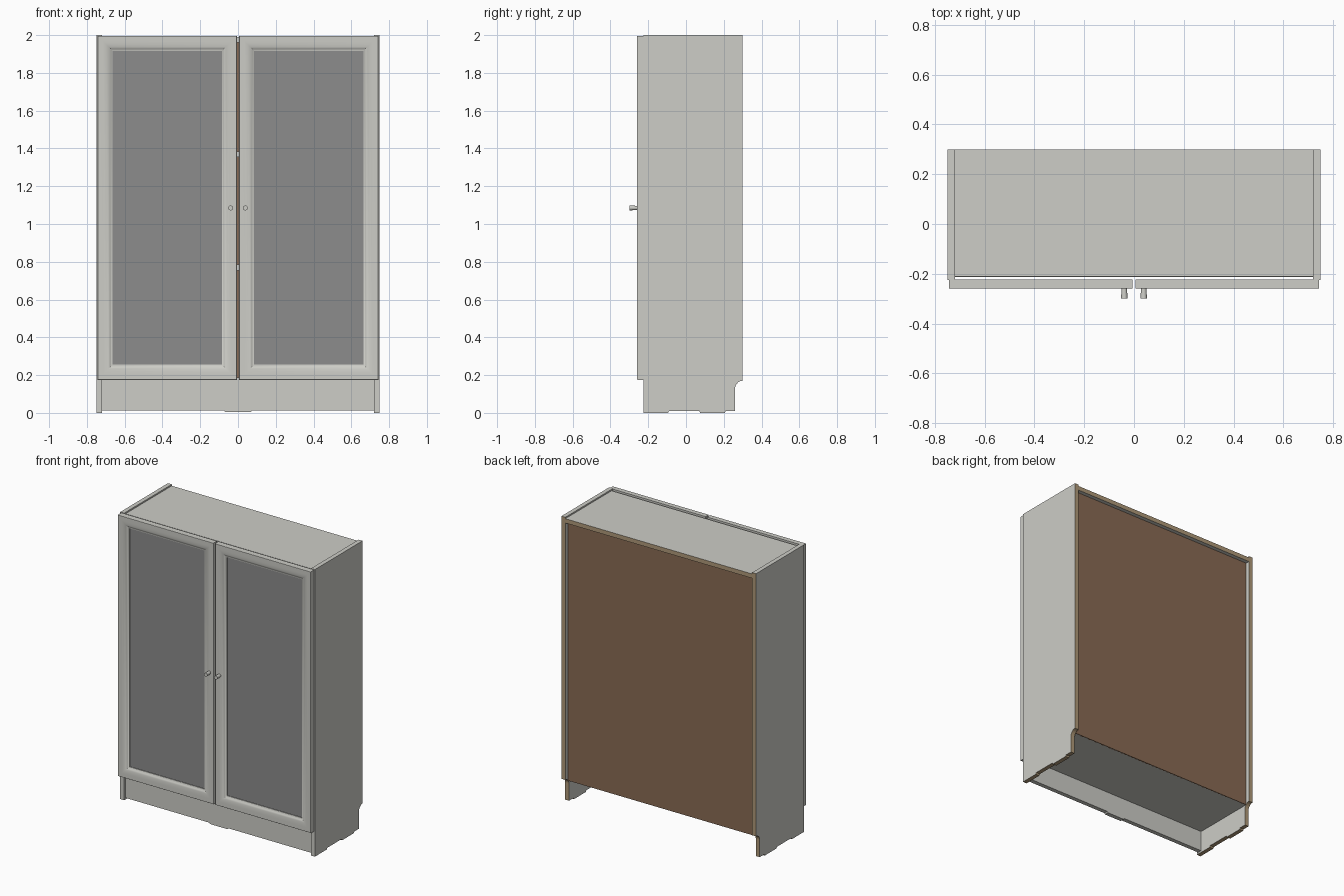
import bpy, bmesh, math
from mathutils import Vector

if "Cube" in bpy.data.objects:
    bpy.data.objects.remove(bpy.data.objects["Cube"])


def material(name, rgb):
    m = bpy.data.materials.new(name)
    m.diffuse_color = (*rgb, 1)
    m.use_nodes = True
    m.node_tree.nodes["Principled BSDF"].inputs["Base Color"].default_value = m.diffuse_color
    return m


WHITE = material("warm white", (0.61, 0.61, 0.57))
GLASS = material("grey glass", (0.265, 0.265, 0.265))
BROWN = material("brown board", (0.25, 0.145, 0.088))
TAN = material("raw edge tan", (0.43, 0.32, 0.19))


def finish(name, bm, mats):
    bmesh.ops.recalc_face_normals(bm, faces=bm.faces)
    me = bpy.data.meshes.new(name)
    bm.to_mesh(me)
    bm.free()
    ob = bpy.data.objects.new(name, me)
    bpy.context.collection.objects.link(ob)
    for m in mats:
        me.materials.append(m)
    return ob


def box(name, lo, hi, mat, raw_back=False):
    bm = bmesh.new()
    bmesh.ops.create_cube(bm, size=1)
    for v in bm.verts:
        v.co = Vector([(a + b) / 2 + c * (b - a) for a, b, c in zip(lo, hi, v.co)])
    ob = finish(name, bm, [mat, TAN])
    if raw_back:
        for p in ob.data.polygons:
            p.material_index = int(p.normal.y > 0.5)
    return ob


def prism(name, pts, place, a, b):
    """Extrude a 2D outline between a and b; place maps (u, v, w) to xyz."""
    bm = bmesh.new()
    rings = [[bm.verts.new(place(u, v, w)) for u, v in pts] for w in (a, b)]
    n = len(pts)
    for i in range(n):
        j = (i + 1) % n
        bm.faces.new((rings[0][i], rings[0][j], rings[1][j], rings[1][i]))
    bm.faces.new(rings[0])
    bm.faces.new(rings[1])
    return finish(name, bm, [WHITE, TAN])


# side panels with shaped feet and a rounded notch for the skirting board
arc = [(0.30 - 0.04 * math.cos(t), 0.13 + 0.04 * math.sin(t))
       for t in [i * math.pi / 16 for i in range(9)]]
side = [(-0.225, 0), (-0.095, 0), (-0.09, 0.01), (0.07, 0.01), (0.075, 0),
        (0.205, 0), (0.21, 0.01), (0.26, 0.01)] + arc + [(0.30, 2.0), (-0.225, 2.0)]
for s, label in ((-1, "left"), (1, "right")):
    ob = prism(f"side_panel_{label}", side, lambda y, z, x: (x, y, z), s * 0.72, s * 0.75)
    for p in ob.data.polygons:
        raw = p.normal.y > 0.3 or p.normal.z < -0.3
        p.material_index = int(raw and abs(p.normal.x) < 0.5)

# carcass boards
box("top_panel", (-0.72, -0.21, 1.96), (0.72, 0.30, 1.99), WHITE, True)
box("bottom_shelf", (-0.72, -0.21, 0.155), (0.72, 0.268, 0.187), WHITE)
box("back_panel", (-0.72, 0.262, 0.155), (0.72, 0.272, 1.96), BROWN)
for i, z in enumerate((0.77, 1.37)):
    box(f"shelf_{i + 1}", (-0.72, -0.19, z - 0.015), (0.72, 0.262, z + 0.015), WHITE)

# plinth with a small foot in the middle
plinth = [(-0.72, 0.012), (-0.075, 0.012), (-0.065, 0.004), (0.065, 0.004),
          (0.075, 0.012), (0.72, 0.012), (0.72, 0.155), (-0.72, 0.155)]
prism("plinth", plinth, lambda x, z, y: (x, y, z), -0.212, -0.182)

# doors: a moulding section (inset, y) swept around a rectangle
SECTION = [(0, -0.223), (0, -0.257), (0.002, -0.26), (0.030, -0.26), (0.045, -0.2585),
           (0.058, -0.255), (0.068, -0.250), (0.074, -0.245), (0.080, -0.244), (0.080, -0.223)]
Z0, Z1 = 0.175, 1.996
for s, label in ((-1, "left"), (1, "right")):
    x0, x1 = sorted((s * 0.006, s * 0.744))
    bm = bmesh.new()
    rings = [[bm.verts.new((x, y, z)) for x, z in
              ((x0 + d, Z0 + d), (x1 - d, Z0 + d), (x1 - d, Z1 - d), (x0 + d, Z1 - d))]
             for d, y in SECTION]
    for k in range(len(rings)):
        a, b = rings[k], rings[(k + 1) % len(rings)]
        for i in range(4):
            j = (i + 1) % 4
            bm.faces.new((a[i], a[j], b[j], b[i]))
    frame = finish(f"door_frame_{label}", bm, [WHITE])
    box(f"door_glass_{label}", (x0 + 0.079, -0.240, Z0 + 0.079),
        (x1 - 0.079, -0.233, Z1 - 0.079), GLASS)

    # round knob
    bpy.ops.mesh.primitive_cone_add(vertices=24, radius1=0.011, radius2=0.013, depth=0.042,
                                    location=(s * 0.039, -0.279, 1.085),
                                    rotation=(math.pi / 2, 0, 0))
    knob = bpy.context.object
    knob.name = f"knob_{label}"
    knob.data.materials.append(WHITE)
    for o in (frame, knob):
        bpy.ops.object.select_all(action='DESELECT')
        o.select_set(True)
        bpy.context.view_layer.objects.active = o
        bpy.ops.object.shade_smooth_by_angle(angle=math.radians(32))
